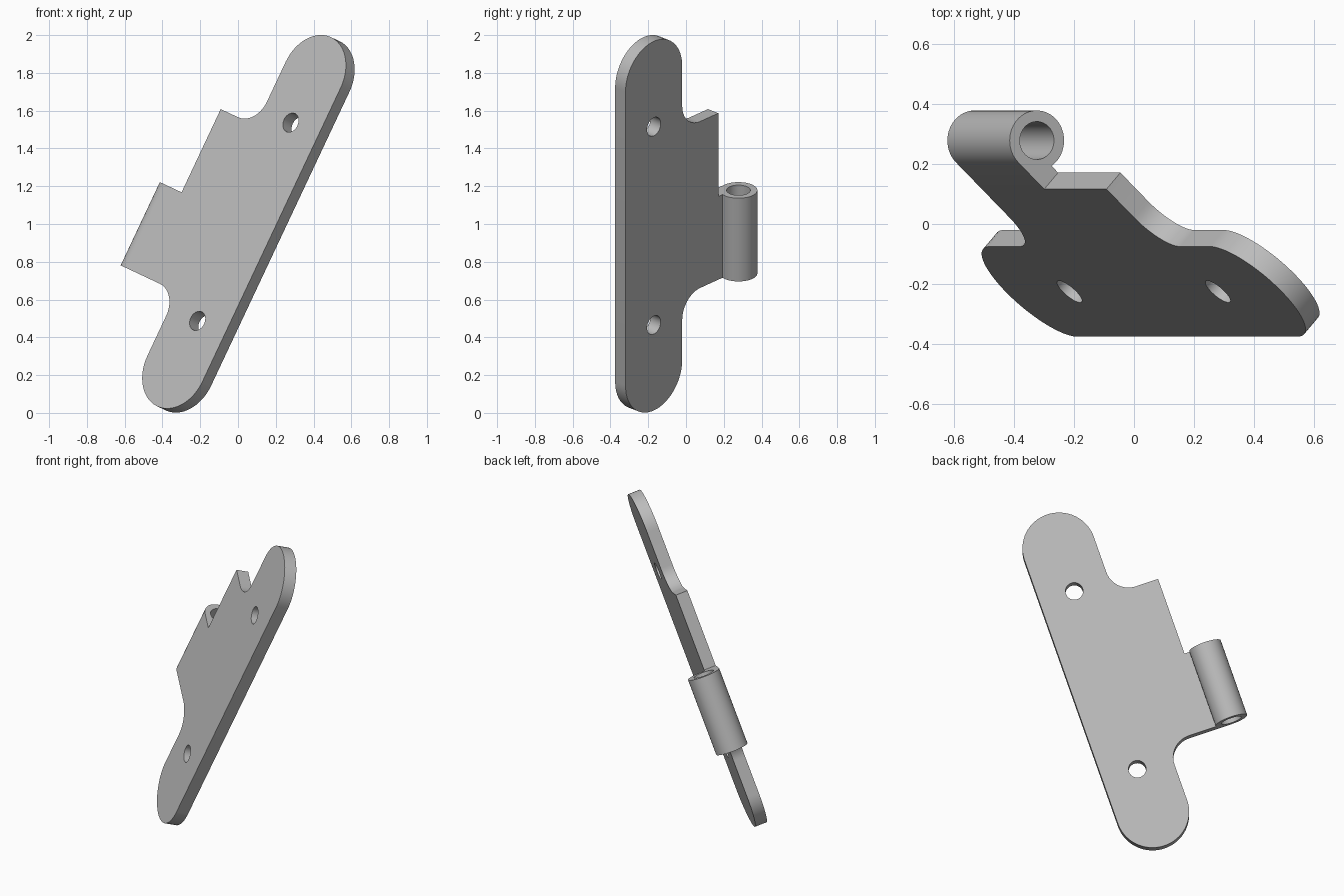
import bpy, bmesh, math
from mathutils import Vector, Matrix

if "Cube" in bpy.data.objects:
    bpy.data.objects.remove(bpy.data.objects["Cube"])

# Tilted frame: U along the plate, V across it, N through its thickness
a, b = math.radians(25.2), math.radians(43)
U = Vector((math.sin(a), 0, math.cos(a)))
V = Vector((-math.cos(a) * math.cos(b), math.sin(b), math.sin(a) * math.cos(b)))
N = Vector((math.cos(a) * math.sin(b), math.cos(b), -math.sin(a) * math.sin(b)))
ORIGIN = Vector((0.032, -0.225, 1.012))

R, HALF, T = 0.22, 0.86, 0.075        # end radius, half spacing of ends, thickness
TAB_U, TAB_V, FIL = 0.487, 0.50, 0.14  # tab half length, tab edge, fillet radius
KV, KN, KR, KI = 0.63, 0.10, 0.10, 0.063  # knuckle centre, outer and inner radius


def arc(cx, cy, r, a0, a1, n):
    return [(cx + r * math.cos(math.radians(a0 + (a1 - a0) * i / n)),
             cy + r * math.sin(math.radians(a0 + (a1 - a0) * i / n))) for i in range(n + 1)]


def circle(cx, cy, r, n=40):
    return arc(cx, cy, r, 0, 360, n)[:-1]


def extrude_profile(bm, loops, place, offset):
    """Fill closed loops (outline plus holes) and extrude them by offset."""
    edges = []
    for loop in loops:
        vs = [bm.verts.new(place(*p)) for p in loop]
        edges += [bm.edges.new((vs[i - 1], vs[i])) for i in range(len(vs))]
    geom = bmesh.ops.triangle_fill(bm, edges=edges, use_beauty=True)["geom"]
    faces = [g for g in geom if isinstance(g, bmesh.types.BMFace)]
    ext = bmesh.ops.extrude_face_region(bm, geom=faces, use_keep_orig=True)["geom"]
    bmesh.ops.translate(bm, vec=offset,
                        verts=[g for g in ext if isinstance(g, bmesh.types.BMVert)])


bm = bmesh.new()

# Leaf plate in (u, v): round ends, filleted tab and two screw holes
outline = arc(-HALF, 0, R, 90, 270, 32) + arc(HALF, 0, R, -90, 90, 32)
outline += arc(TAB_U + FIL, R + FIL, FIL, 270, 180, 14)
outline += [(TAB_U, TAB_V), (0, TAB_V), (-TAB_U, TAB_V)]
outline += arc(-TAB_U - FIL, R + FIL, FIL, 0, -90, 14)
holes = [circle(s * 0.58, 0, 0.053) for s in (-1, 1)]
extrude_profile(bm, [outline] + holes, lambda u, v: Vector((u, v, 0)), Vector((0, 0, T)))

# Rolled knuckle in (v, n), tangent to the front of the plate
stop = math.degrees(math.atan2(T - KN, -math.sqrt(KR ** 2 - (T - KN) ** 2))) % 360
section = [(TAB_V, 0)] + arc(KV, KN, KR, -90, stop, 48) + [(TAB_V, T)]
extrude_profile(bm, [section, circle(KV, KN, KI)],
                lambda v, n: Vector((-TAB_U, v, n)), Vector((TAB_U, 0, 0)))

# Open the seam between plate and knuckle, then weld
seam = [f for f in bm.faces if all(abs(v.co.y - TAB_V) < 1e-5 for v in f.verts)
        and f.calc_center_median().x < -0.01]
bmesh.ops.delete(bm, geom=seam, context='FACES_ONLY')
bmesh.ops.remove_doubles(bm, verts=bm.verts, dist=1e-5)
frame = Matrix((U, V, N)).transposed()
for v in bm.verts:
    v.co = ORIGIN + frame @ v.co
bmesh.ops.recalc_face_normals(bm, faces=bm.faces)

mesh = bpy.data.meshes.new("hinge_leaf")
bm.to_mesh(mesh)
bm.free()
leaf = bpy.data.objects.new("hinge_leaf", mesh)
bpy.context.collection.objects.link(leaf)

grey = bpy.data.materials.new("plain grey metal")
grey.diffuse_color = (0.5, 0.5, 0.5, 1)
grey.use_nodes = True
grey.node_tree.nodes["Principled BSDF"].inputs["Base Color"].default_value = grey.diffuse_color
mesh.materials.append(grey)

bpy.context.view_layer.objects.active = leaf
leaf.select_set(True)
bpy.ops.object.shade_smooth_by_angle(angle=math.radians(30))
